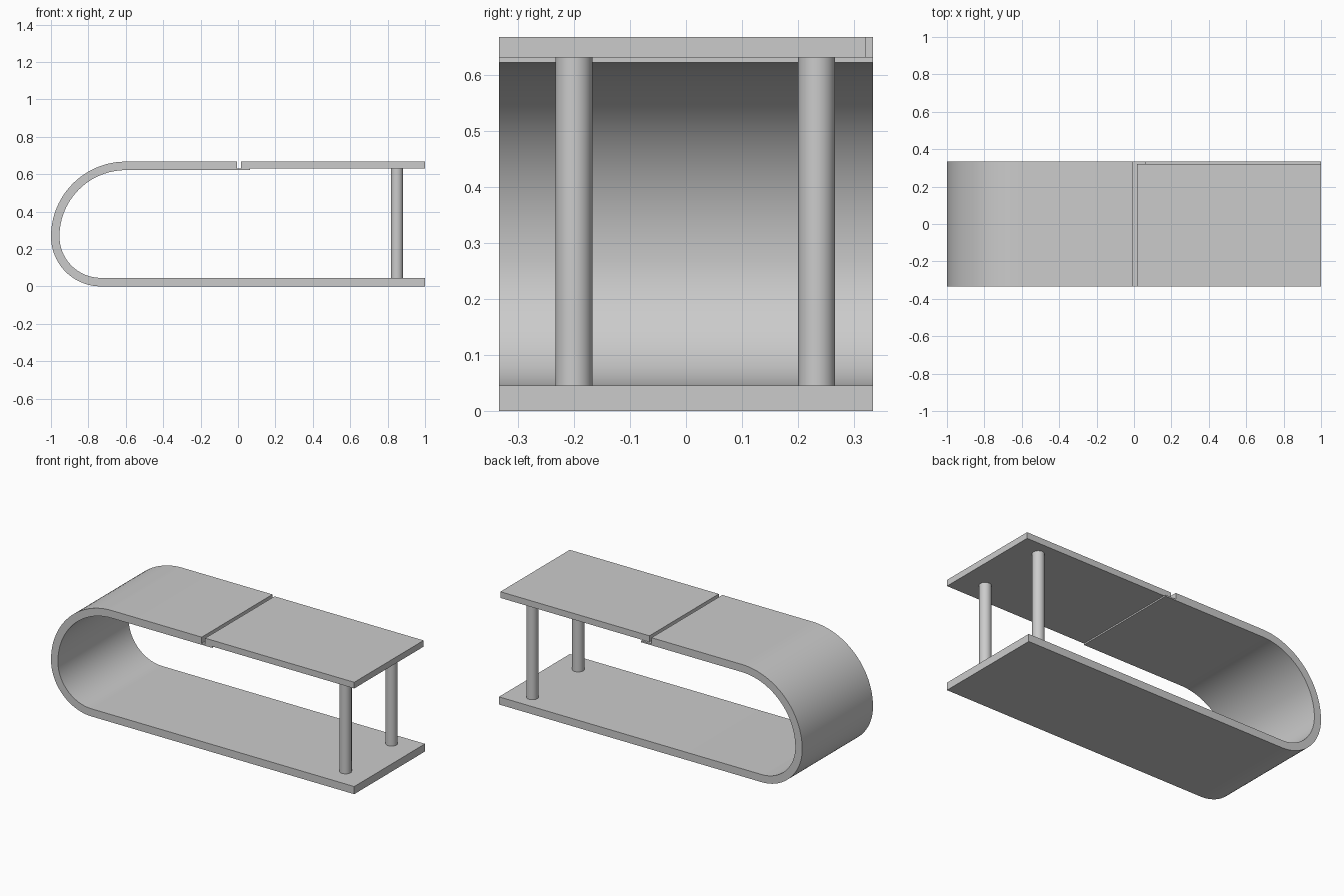
import bpy, bmesh
from math import sin, cos, pi

if "Cube" in bpy.data.objects:
    bpy.data.objects.remove(bpy.data.objects["Cube"], do_unlink=True)

grey = bpy.data.materials.new("plain grey")
grey.use_nodes = True
colour = (0.6, 0.6, 0.6, 1)
grey.diffuse_color = colour
grey.node_tree.nodes["Principled BSDF"].inputs["Base Color"].default_value = colour

HALF = 1 / 3      # half depth
TOP = 0.667       # overall height
THICK = 0.0455    # sheet thickness
SHELF = 0.63      # top of the lip, underside of the panel
MID = TOP - 0.4   # height where the two bend arcs meet


def finish(obj):
    obj.data.materials.append(grey)
    bpy.ops.object.select_all(action='DESELECT')
    obj.select_set(True)
    bpy.context.view_layer.objects.active = obj
    bpy.ops.object.shade_smooth_by_angle(angle=pi / 6)


def extrude_profile(name, points, y0, y1):
    bm = bmesh.new()
    face = bm.faces.new([bm.verts.new((x, y0, z)) for x, z in points])
    geom = bmesh.ops.extrude_face_region(bm, geom=[face])["geom"]
    verts = [v for v in geom if isinstance(v, bmesh.types.BMVert)]
    bmesh.ops.translate(bm, verts=verts, vec=(0, y1 - y0, 0))
    bmesh.ops.recalc_face_normals(bm, faces=bm.faces)
    mesh = bpy.data.meshes.new(name)
    bm.to_mesh(mesh)
    bm.free()
    obj = bpy.data.objects.new(name, mesh)
    bpy.context.collection.objects.link(obj)
    finish(obj)


def bend(inset, steps=24):
    """Left-hand bend from bottom to top: a small arc running into a large one."""
    pts = []
    for radius, start in ((MID, -pi / 2), (0.4, 0)):
        for i in range(steps + 1):
            a = start + i * pi / 2 / steps
            pts.append((radius - 1 - (radius - inset) * cos(a),
                        MID + (radius - inset) * sin(a)))
    del pts[steps]  # shared point where the arcs meet
    return pts


# Bent sheet: base, rounded end, half of the top and the lip under the panel
outer = [(1, 0)] + bend(0) + [(-0.006, TOP), (-0.006, SHELF), (0.063, SHELF)]
inner = [(1, THICK)] + bend(THICK) + [(0.063, TOP - THICK)]
extrude_profile("bent_sheet", outer + inner[::-1], -HALF, HALF)

# Separate top panel, slightly narrower at the back
extrude_profile("top_panel",
                [(0.017, SHELF), (1, SHELF), (1, TOP), (0.017, TOP)], -HALF, 0.32)

# Round posts holding up the panel
for name, y in (("front_post", -0.2), ("back_post", 0.233)):
    bpy.ops.mesh.primitive_cylinder_add(
        vertices=48, radius=0.033, depth=SHELF - THICK,
        location=(0.85, y, (SHELF + THICK) / 2))
    post = bpy.context.object
    post.name = name
    finish(post)
